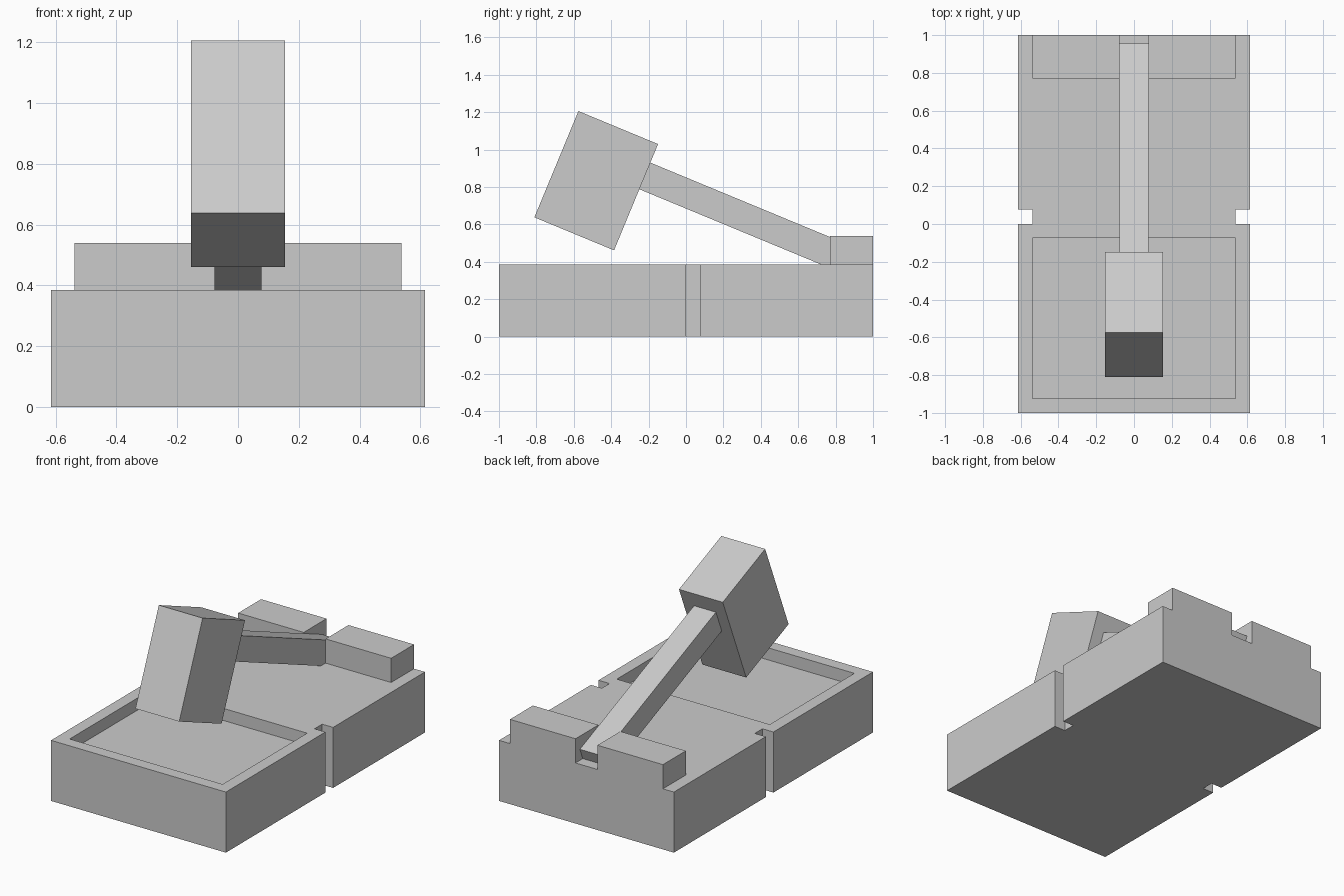
import bpy, bmesh, math
from mathutils import Vector, Matrix

if "Cube" in bpy.data.objects:
    bpy.data.objects.remove(bpy.data.objects["Cube"])

grey = bpy.data.materials.new("light_grey")
grey.diffuse_color = (0.6, 0.6, 0.6, 1)
grey.use_nodes = True
grey.node_tree.nodes["Principled BSDF"].inputs["Base Color"].default_value = grey.diffuse_color


def finish(name, bm):
    bmesh.ops.recalc_face_normals(bm, faces=bm.faces)
    mesh = bpy.data.meshes.new(name)
    bm.to_mesh(mesh)
    bm.free()
    mesh.materials.append(grey)
    obj = bpy.data.objects.new(name, mesh)
    bpy.context.collection.objects.link(obj)
    return obj


def box(name, size, centre, tilt=0.0):
    """Box of a given size, tilted about the x axis."""
    bm = bmesh.new()
    bmesh.ops.create_cube(bm, size=1, matrix=Matrix.Diagonal((*size, 1)))
    obj = finish(name, bm)
    obj.location = centre
    obj.rotation_euler.x = tilt
    return obj


W, INNER, TOP, STEP = 0.615, 0.538, 0.385, 0.077

# Base slab: outline with a small notch in each long side
half = [(W, -1), (W, 0), (INNER, 0), (INNER, STEP), (W, STEP), (W, 1)]
outline = half + [(-x, y) for x, y in reversed(half)]
bm = bmesh.new()
face = bm.faces.new([bm.verts.new((x, y, 0)) for x, y in outline])
ext = bmesh.ops.extrude_face_region(bm, geom=[face])
bmesh.ops.translate(bm, vec=(0, 0, TOP),
                    verts=[v for v in ext["geom"] if isinstance(v, bmesh.types.BMVert)])
base = finish("base", bm)

# Shallow tray sunk into the front half of the base
y0, y1 = -0.923, -0.073
cutter = box("tray_cutter", (2 * INNER, y1 - y0, 2 * STEP), (0, (y0 + y1) / 2, TOP))
cutter.hide_render = True
mod = base.modifiers.new("tray", "BOOLEAN")
mod.operation = "DIFFERENCE"
mod.solver = "EXACT"
mod.object = cutter
bpy.context.view_layer.objects.active = base
bpy.ops.object.modifier_apply(modifier=mod.name)
bpy.data.objects.remove(cutter)

# Pair of blocks holding the handle at the back
for side, label in ((-1, "left"), (1, "right")):
    box(f"{label}_pivot_block", (INNER - STEP, 0.23, 0.154),
        (side * (INNER + STEP) / 2, 0.885, TOP + 0.077))

# Hammer, tilted down towards the back
tilt = math.radians(-22.5)
rot = Matrix.Rotation(tilt, 3, "X")
head_centre = Vector((0, -0.48, 0.8335))
box("hammer_head", (0.308, 0.461, 0.615), head_centre, tilt)

length = 1.241
handle_centre = head_centre + rot @ Vector((0, 0.2305 + length / 2, 0.123))
box("hammer_handle", (0.154, length, 0.154), handle_centre, tilt)
